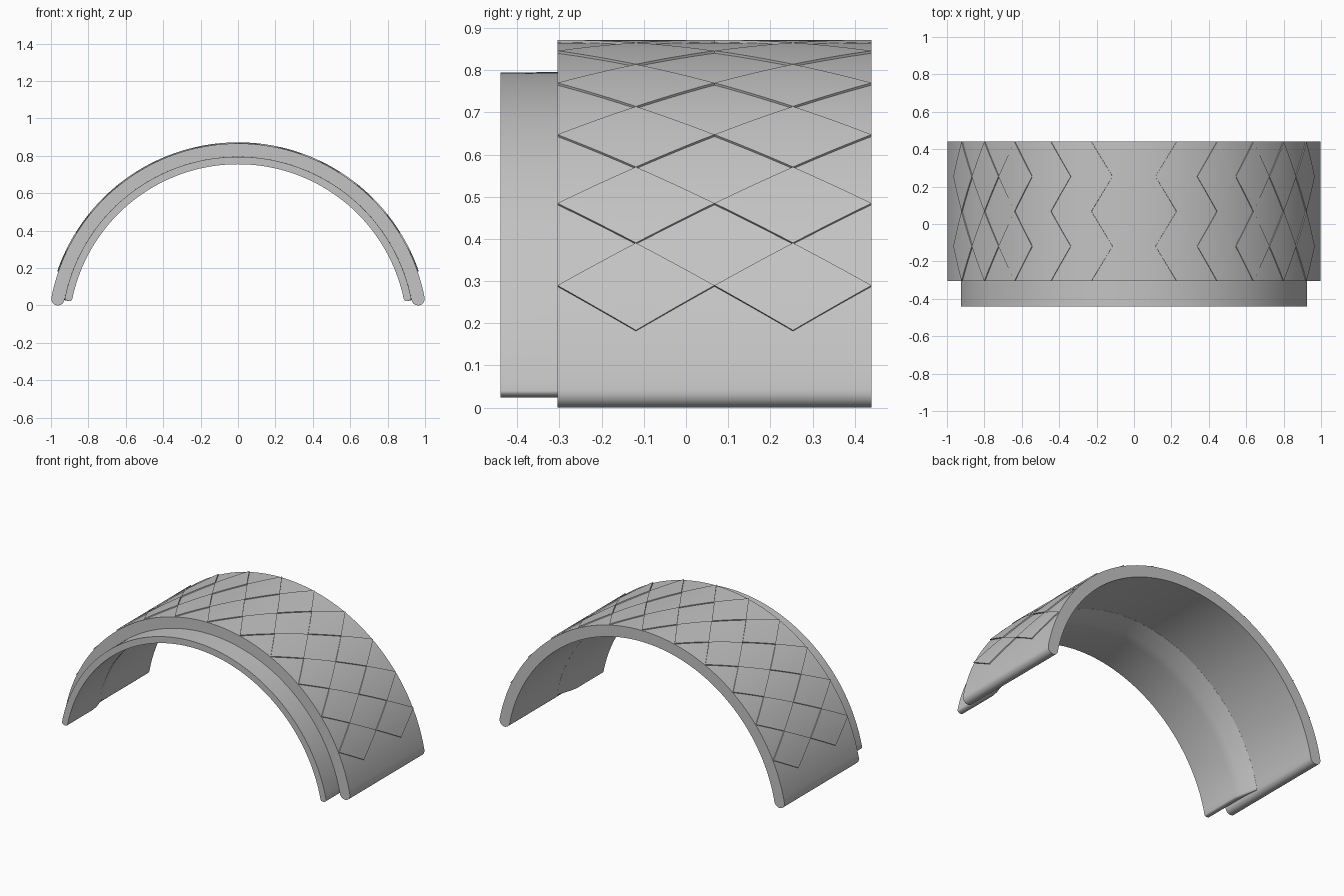
import bpy, bmesh, math
from math import sin, cos, pi, radians

cube = bpy.data.objects.get("Cube")
if cube:
    bpy.data.objects.remove(cube)

AXIS_Z = -0.15            # height of the arch's centre line
FRONT, BACK = -0.305, 0.44

grey = bpy.data.materials.new("plain_grey")
grey.use_nodes = True
colour = (0.55, 0.55, 0.55, 1)
grey.diffuse_color = colour
grey.node_tree.nodes["Principled BSDF"].inputs["Base Color"].default_value = colour


def polar(r, a, y):
    """Point at radius r and angle a (from straight up) on the arch."""
    return (r * sin(a), y, AXIS_Z + r * cos(a))


def finish(name, bm):
    bmesh.ops.recalc_face_normals(bm, faces=bm.faces)
    mesh = bpy.data.meshes.new(name)
    bm.to_mesh(mesh)
    bm.free()
    mesh.materials.append(grey)
    ob = bpy.data.objects.new(name, mesh)
    bpy.context.collection.objects.link(ob)
    bpy.ops.object.select_all(action="DESELECT")
    ob.select_set(True)
    bpy.context.view_layer.objects.active = ob
    bpy.ops.object.shade_smooth_by_angle(angle=radians(30))
    return ob


def arch_section(r_in, r_out, half, cap, steps=96, cap_steps=10):
    """Closed loop of (radius, angle): outer arc, round end, inner arc, round end."""
    mid, rad = (r_in + r_out) / 2, (r_out - r_in) / 2
    pts = [(r_out, half * (2 * i / steps - 1)) for i in range(steps + 1)]
    end = [(mid + rad * cos(t), half + cap * sin(t) / mid)
           for t in (pi * i / cap_steps for i in range(1, cap_steps))]
    pts += end
    pts += [(r_in, half * (1 - 2 * i / steps)) for i in range(steps + 1)]
    pts += [(r, -a) for r, a in reversed(end)]
    return pts


def arch(name, sections, half, cap):
    """Loft arch sections (y, inner radius, outer radius) along y."""
    bm = bmesh.new()
    loops = [[bm.verts.new(polar(r, a, y)) for r, a in arch_section(ri, ro, half, cap)]
             for y, ri, ro in sections]
    n = len(loops[0])
    for a, b in zip(loops, loops[1:]):
        for i in range(n):
            j = (i + 1) % n
            bm.faces.new((a[i], a[j], b[j], b[i]))
    bm.faces.new(loops[0])
    bm.faces.new(loops[-1])
    return finish(name, bm)


# Main arched shell with rounded lower edges
arch("arch_shell", [(FRONT, 0.945, 1.016), (BACK, 0.945, 1.016)], radians(79.1), 0.0355)

# Thinner front collar, its lining fading into the shell's inside
arch("front_collar", [(-0.44, 0.905, 0.945), (-0.18, 0.905, 0.946),
                      (-0.13, 0.913, 0.946), (-0.03, 0.9445, 0.946)], radians(78.4), 0.012)

# Raised diamond plates, touching at their corners
STEP = radians(6.45)
HALF_Y = (BACK - FRONT) / 4
N = 6
bm = bmesh.new()
for col in (FRONT + HALF_Y, BACK - HALF_Y):
    for row in range(-5, 6):
        def layer(r):
            return [[bm.verts.new(polar(r, (2 * row + (i - j) / N) * STEP,
                                        col + ((i + j) / N - 1) * HALF_Y))
                     for j in range(N + 1)] for i in range(N + 1)]
        top, low = layer(1.022), layer(1.012)
        for i in range(N):
            for j in range(N):
                for g in (top, low):
                    bm.faces.new((g[i][j], g[i + 1][j], g[i + 1][j + 1], g[i][j + 1]))

        def rim(g):
            return ([g[i][0] for i in range(N)] + [g[N][j] for j in range(N)]
                    + [g[i][N] for i in range(N, 0, -1)] + [g[0][j] for j in range(N, 0, -1)])
        a, b = rim(top), rim(low)
        for k in range(len(a)):
            m = (k + 1) % len(a)
            bm.faces.new((a[k], a[m], b[m], b[k]))
finish("diamond_plates", bm)
